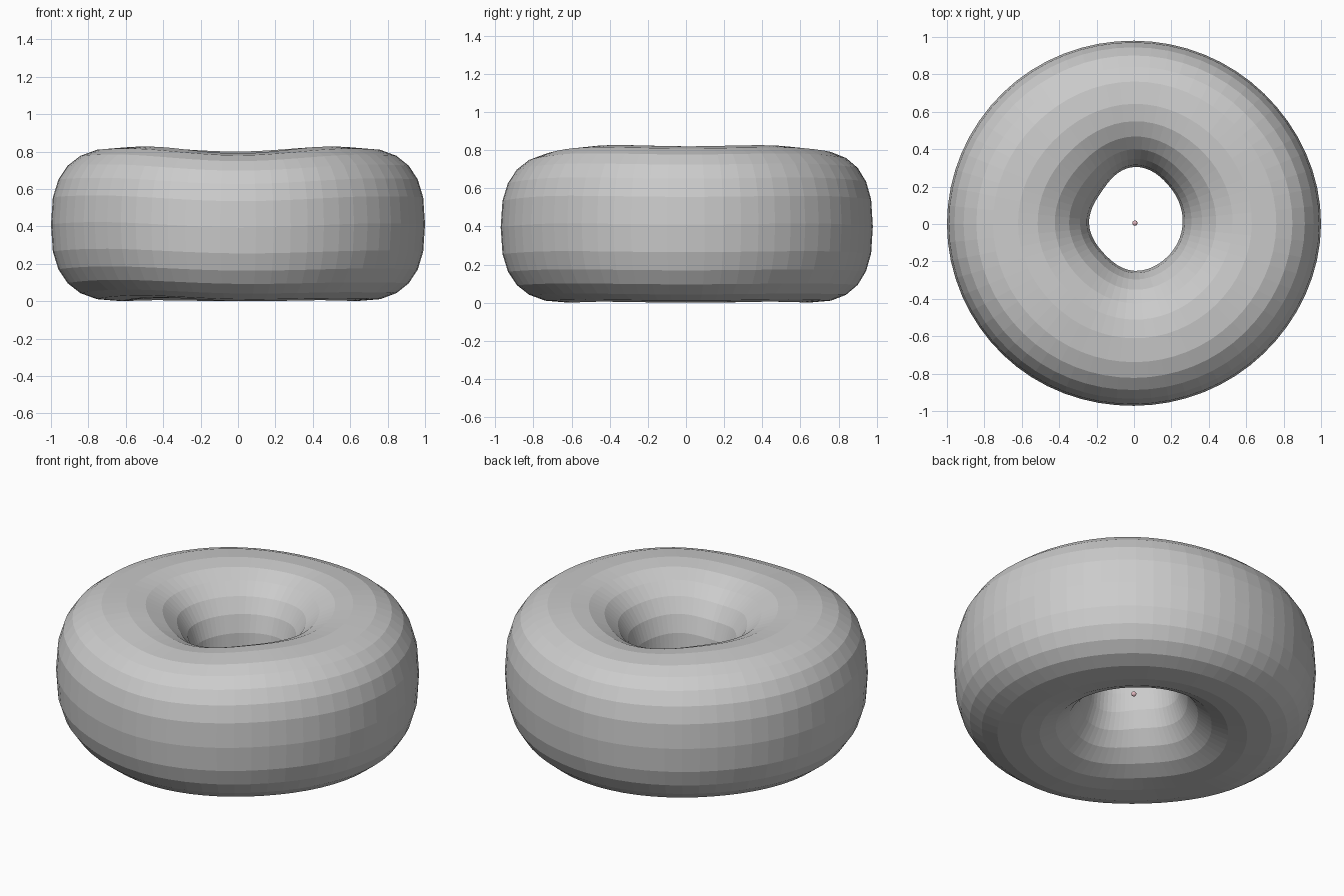
import bpy, bmesh, math

if "Cube" in bpy.data.objects:
    bpy.data.objects.remove(bpy.data.objects["Cube"])

MAJOR, MINOR = 64, 24

# Hand-shaped unevenness, sampled every 45 degrees starting at +x
HOLE = [.26, .275, .305, .245, .24, .225, .25, .25]
OUTER = [1.0, .985, .98, .992, 1.0, .99, .972, .98]
TOP = [.82, .825, .80, .82, .82, .825, .79, .825]
BOTTOM = [.0, .005, .0, .005, .0, .02, .0, .005]


def around(samples, t):
    """Smooth periodic (Catmull-Rom) lookup, t in 0..1."""
    n = len(samples)
    i, f = divmod(t * n, 1)
    a, b, c, d = (samples[(int(i) + k) % n] for k in (-1, 0, 1, 2))
    return b + .5 * f * (c - a + f * (2*a - 5*b + 4*c - d + f * (3*(b - c) + d - a)))


def spow(v, p):
    return math.copysign(abs(v) ** p, v)


# Dough ring: squarish outside, rounder flare toward the hole
bm = bmesh.new()
rings = []
for i in range(MAJOR):
    t = i / MAJOR
    a = math.tau * t
    ri, ro = around(HOLE, t), around(OUTER, t)
    z0, z1 = around(BOTTOM, t), around(TOP, t)
    mid, half = (ri + ro) / 2, (ro - ri) / 2
    ring = []
    for j in range(MINOR):
        b = math.tau * j / MINOR
        p = 2 / 2.6 if math.cos(b) > 0 else 2 / 2.1
        r = mid + half * spow(math.cos(b), p)
        z = (z0 + z1) / 2 + (z1 - z0) / 2 * spow(math.sin(b), p)
        ring.append(bm.verts.new((r * math.cos(a), r * math.sin(a), z)))
    rings.append(ring)
for i in range(MAJOR):
    p, q = rings[i], rings[(i + 1) % MAJOR]
    for j in range(MINOR):
        k = (j + 1) % MINOR
        bm.faces.new((p[j], q[j], q[k], p[k]))
bmesh.ops.recalc_face_normals(bm, faces=bm.faces)
mesh = bpy.data.meshes.new("dough_ring")
bm.to_mesh(mesh)
bm.free()
bpy.context.collection.objects.link(bpy.data.objects.new("dough_ring", mesh))

# Tiny bead floating in the hole
bpy.ops.mesh.primitive_uv_sphere_add(segments=16, ring_count=8, radius=.014,
                                     location=(.005, .005, .27))
bead = bpy.context.object
bead.name = "centre_bead"
pink = bpy.data.materials.new("pink")
pink.diffuse_color = (.8, .5, .55, 1)
pink.use_nodes = True
pink.node_tree.nodes["Principled BSDF"].inputs["Base Color"].default_value = pink.diffuse_color
bead.data.materials.append(pink)
